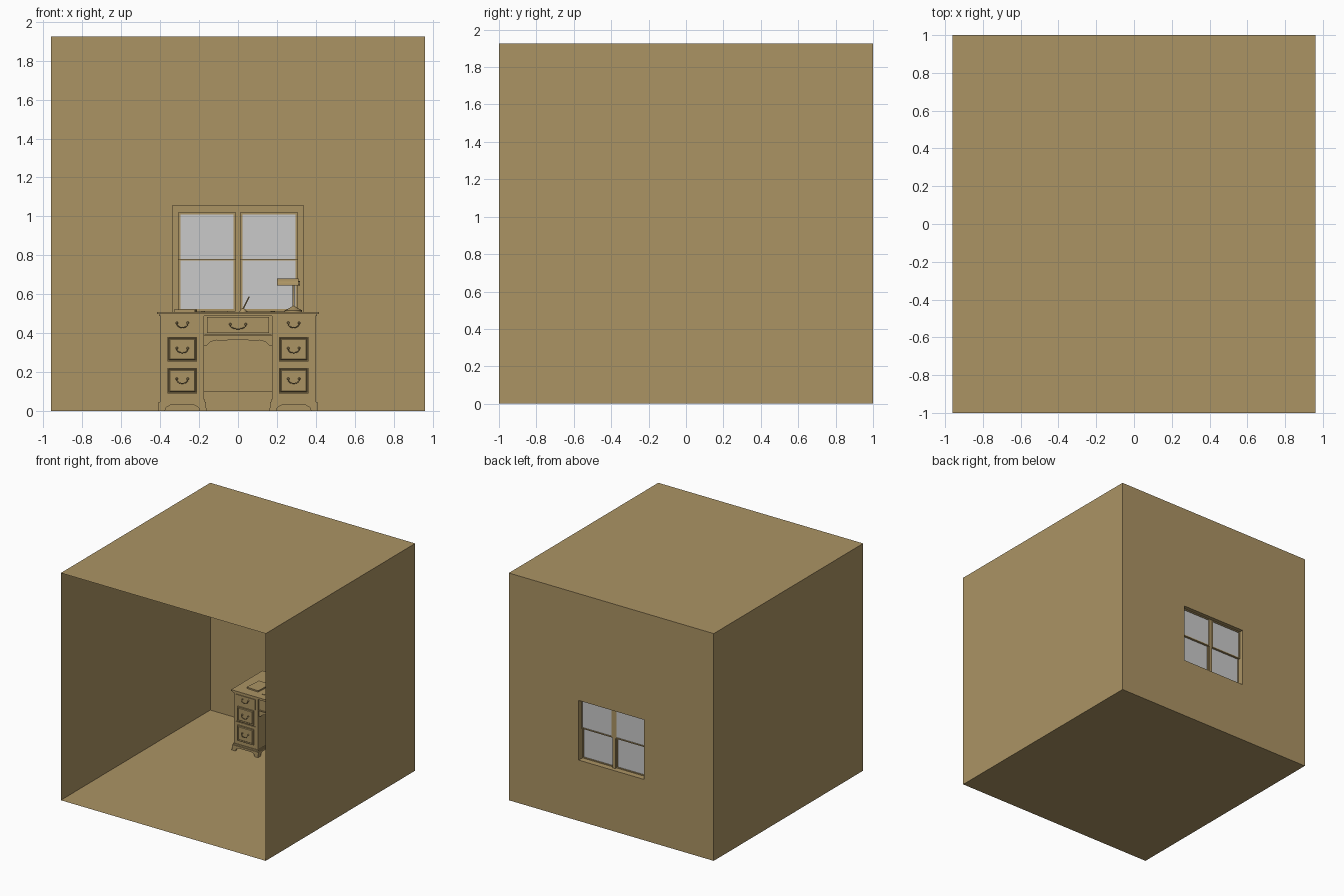
import bpy, bmesh, math
from mathutils import Vector, Matrix

if "Cube" in bpy.data.objects:
    bpy.data.objects.remove(bpy.data.objects["Cube"])

def material(name, rgb):
    m = bpy.data.materials.new(name)
    m.diffuse_color = (*rgb, 1)
    m.use_nodes = True
    m.node_tree.nodes["Principled BSDF"].inputs["Base Color"].default_value = m.diffuse_color
    return m

TAN = material("tan_wood", (0.41, 0.295, 0.127))
GREY = material("window_grey", (0.59, 0.59, 0.59))

def finish(name, bm, mat=TAN, smooth=False):
    me = bpy.data.meshes.new(name)
    bm.to_mesh(me)
    bm.free()
    ob = bpy.data.objects.new(name, me)
    bpy.context.collection.objects.link(ob)
    me.materials.append(mat)
    if smooth:
        bpy.ops.object.select_all(action='DESELECT')
        ob.select_set(True)
        bpy.context.view_layer.objects.active = ob
        bpy.ops.object.shade_smooth_by_angle(angle=math.radians(40))
    return ob

def add_box(bm, x, y, z):
    c = [(a + b) / 2 for a, b in (x, y, z)]
    s = [b - a for a, b in (x, y, z)]
    return bmesh.ops.create_cube(bm, size=1, matrix=Matrix.Translation(c) @ Matrix.Diagonal((*s, 1)))["verts"]

def box(name, x, y, z, mat=TAN):
    bm = bmesh.new()
    add_box(bm, x, y, z)
    return finish(name, bm, mat)

def prism(name, pts, to3d, depth):
    """Extrude a 2D profile, placed by to3d, along the vector depth."""
    bm = bmesh.new()
    f = bm.faces.new([bm.verts.new(to3d(*p)) for p in pts])
    r = bmesh.ops.extrude_face_region(bm, geom=[f], use_keep_orig=True)
    bmesh.ops.translate(bm, verts=[v for v in r["geom"] if isinstance(v, bmesh.types.BMVert)], vec=depth)
    bmesh.ops.recalc_face_normals(bm, faces=bm.faces)
    return finish(name, bm)

def lathe(name, prof, x, y, steps=24):
    bm = bmesh.new()
    vs = [bm.verts.new((x + r, y, z)) for r, z in prof]
    es = [bm.edges.new(p) for p in zip(vs, vs[1:])]
    bmesh.ops.spin(bm, geom=vs + es, cent=(x, y, 0), axis=(0, 0, 1), angle=2 * math.pi, steps=steps)
    bmesh.ops.remove_doubles(bm, verts=bm.verts, dist=1e-5)
    bmesh.ops.recalc_face_normals(bm, faces=bm.faces)
    return finish(name, bm, smooth=True)

def tube(name, pts, r):
    cu = bpy.data.curves.new(name, 'CURVE')
    cu.dimensions = '3D'
    cu.bevel_depth, cu.bevel_resolution, cu.use_fill_caps = r, 1, True
    sp = cu.splines.new('POLY')
    sp.points.add(len(pts) - 1)
    for p, c in zip(sp.points, pts):
        p.co = (*c, 1)
    ob = bpy.data.objects.new(name, cu)
    bpy.context.collection.objects.link(ob)
    cu.materials.append(TAN)
    return ob

# Room shell, open at the front, with a window hole in the back wall
X, H = 0.96, 1.925
bm = bmesh.new()
def quad(*pts):
    bm.faces.new([bm.verts.new(p) for p in pts])
quad((-X, -1, 0), (-X, 1, 0), (X, 1, 0), (X, -1, 0))
quad((-X, -1, H), (X, -1, H), (X, 1, H), (-X, 1, H))
quad((-X, -1, 0), (-X, -1, H), (-X, 1, H), (-X, 1, 0))
quad((X, -1, 0), (X, 1, 0), (X, 1, H), (X, -1, H))
WX, WZ0, WZ1 = 0.338, 0.50, 1.055
outer = [(-X, 0), (X, 0), (X, H), (-X, H)]
inner = [(-WX, WZ0), (WX, WZ0), (WX, WZ1), (-WX, WZ1)]
for i in range(4):
    j = (i + 1) % 4
    quad(*[(a, 1, b) for a, b in (outer[j], outer[i], inner[i], inner[j])])
bmesh.ops.remove_doubles(bm, verts=bm.verts, dist=1e-5)
finish("room_shell", bm)

# Window casing, lintel, sill and centre post
for s in (-1, 1):
    box("window_jamb", sorted((s * 0.305, s * WX)), (0.925, 1.0), (WZ0, WZ1))
box("window_lintel", (-0.305, 0.305), (0.925, 1.0), (1.02, WZ1))
box("window_lintel_trim", (-0.31, 0.31), (0.918, 0.925), (1.042, 1.052))
box("window_sill", (-0.305, 0.305), (0.925, 1.0), (WZ0, 0.515))
box("window_post", (-0.014, 0.014), (0.925, 0.965), (0.515, 1.02))

def sash(x0, x1, z0, z1, y):
    t = 0.009
    for a, b in ((x0, x0 + t), (x1 - t, x1)):
        box("sash_stile", (a, b), (y, y + 0.016), (z0, z1))
    for a, b in ((z0, z0 + t), (z1 - t, z1)):
        box("sash_rail", (x0 + t, x1 - t), (y, y + 0.016), (a, b))
    box("glass_pane", (x0 + t, x1 - t), (y + 0.006, y + 0.010), (z0 + t, z1 - t), GREY)

for a, b in ((-0.305, -0.014), (0.014, 0.305)):
    sash(a, b, 0.515, 0.782, 0.934)
    sash(a, b, 0.770, 1.02, 0.950)

# Desk top, in stepped layers
Y0, Y1 = 0.515, 0.91
box("desk_top", (-0.415, 0.415), (0.50, 0.92), (0.498, 0.51))
box("desk_top_moulding", (-0.405, 0.405), (0.508, 0.915), (0.488, 0.498))

def raised_panel(name, x, z, y, d=0.009):
    """Block on the desk front with a bevelled raised field inside a sunk groove."""
    bm = bmesh.new()
    add_box(bm, x, (y - d, y + 0.002), z)
    f = min(bm.faces, key=lambda f: f.calc_center_median().y)
    bmesh.ops.inset_region(bm, faces=[f], thickness=0.008)
    bmesh.ops.inset_region(bm, faces=[f], thickness=0.004, depth=-0.006)
    bmesh.ops.inset_region(bm, faces=[f], thickness=0.006, depth=0.005)
    finish(name, bm)

def pull(x, y, z, w=0.028):
    """Bail handle hanging from two round bosses."""
    for s in (-1, 1):
        bm = bmesh.new()
        m = Matrix.Translation((x + s * w, y - 0.005, z + 0.008)) @ Matrix.Rotation(math.pi / 2, 4, 'X')
        bmesh.ops.create_cone(bm, cap_ends=True, segments=10, radius1=0.007, radius2=0.004, depth=0.012, matrix=m)
        finish("handle_boss", bm, smooth=True)
    pts = [(x + w * math.cos(t), y - 0.010 - 0.006 * math.sin(t), z + 0.008 - 0.024 * math.sin(t) ** 0.7)
           for t in [math.pi * i / 10 for i in range(10)]] + [(x - w, y - 0.010, z + 0.008)]
    tube("handle_bail", pts, 0.0025)

# Pedestals with drawers, plinth and bracket feet
for s in (-1, 1):
    x0, x1 = sorted((s * 0.175, s * 0.397))
    c = (x0 + x1) / 2
    box("pedestal", (x0, x1), (Y0, Y1), (0.05, 0.49))
    box("pedestal_rail", (x0 + 0.015, x1 - 0.015), (Y0 - 0.005, Y0), (0.240, 0.248))
    box("top_drawer", (x0 + 0.02, x1 - 0.02), (Y0 - 0.006, Y0), (0.392, 0.478))
    pull(c, Y0 - 0.006, 0.445)
    for z0, z1, hz in ((0.255, 0.380, 0.315), (0.090, 0.222, 0.158)):
        raised_panel("drawer_front", (c - 0.076, c + 0.076), (z0, z1), Y0)
        pull(c, Y0 - 0.008, hz)
    box("plinth_moulding", (x0 - 0.005, x1 + 0.005), (Y0 - 0.006, Y1 + 0.003), (0.046, 0.058))
    px0, px1, py0, py1 = x0 - 0.014, x1 + 0.014, Y0 - 0.013, Y1 + 0.005
    def bracket(a, b):
        return [(a, 0), (a + 0.035, 0), (a + 0.042, 0.018), (a + 0.062, 0.030), (b - 0.062, 0.030),
                (b - 0.042, 0.018), (b - 0.035, 0), (b, 0), (b - 0.006, 0.046), (a + 0.006, 0.046)]
    for y in (py0, py1 - 0.015):
        prism("bracket_foot_front", bracket(px0, px1), lambda u, w: (u, y, w), (0, 0.015, 0))
    for x in (px0 + 0.003, px1 - 0.018):
        prism("bracket_foot_side", bracket(py0, py1), lambda u, w: (x, u, w), (0.015, 0, 0))

# Centre drawer, its mouldings and the shaped apron
box("centre_drawer_case", (-0.175, 0.175), (0.53, Y1), (0.385, 0.49))
box("centre_drawer", (-0.160, 0.160), (0.522, 0.53), (0.402, 0.482))
box("centre_rail", (-0.172, 0.172), (0.520, 0.53), (0.386, 0.393))
pull(0, 0.522, 0.438, 0.04)
half = [(0.175, 0.335), (0.160, 0.338), (0.140, 0.356), (0.110, 0.364), (0.075, 0.360), (0.04, 0.366)]
apron = [(-0.175, 0.387), (0.175, 0.387)] + half + [(-x, z) for x, z in reversed(half)]
prism("apron", apron, lambda u, w: (u, 0.53, w), (0, 0.015, 0))
box("modesty_panel", (-0.175, 0.175), (0.895, Y1), (0.10, 0.386))

# Papers and book lying on the desk
def sheet(name, x, y, w, d, h, turn):
    bm = bmesh.new()
    add_box(bm, (-w / 2, w / 2), (-d / 2, d / 2), (0, h))
    bm.transform(Matrix.Translation((x, y, 0.51)) @ Matrix.Rotation(math.radians(turn), 4, 'Z'))
    finish(name, bm)
sheet("book", -0.27, 0.66, 0.11, 0.15, 0.011, -4)
sheet("paper_left", -0.12, 0.65, 0.12, 0.16, 0.003, 6)
sheet("paper_right", 0.12, 0.64, 0.12, 0.16, 0.003, -8)

# Pen in a small stand
lathe("pen_stand", [(0, 0.51), (0.018, 0.51), (0.016, 0.518), (0.007, 0.526), (0, 0.526)], 0.026, 0.80, 14)
tube("pen", [(0.024, 0.80, 0.52), (0.058, 0.80, 0.588)], 0.004)

# Desk lamp: turned base and stem, arched shade and pull chain
LX, LY = 0.285, 0.76
lathe("lamp_base", [(0, 0.51), (0.045, 0.51), (0.045, 0.517), (0.034, 0.522), (0.016, 0.532),
                    (0.006, 0.540), (0.005, 0.645), (0.009, 0.650), (0, 0.655)], LX, LY)
arc = [(0.042 * math.cos(t), 0.646 + 0.036 * math.sin(t)) for t in [math.pi * i / 12 for i in range(13)]]
inside = [(u * 0.9, 0.646 + (w - 0.646) * 0.9) for u, w in reversed(arc)]
prism("lamp_shade", arc + inside, lambda u, w: (0.202, LY + u, w), (0.106, 0, 0))
for x in (0.200, 0.306):
    prism("shade_end", arc, lambda u, w: (x, LY + u, w), (0.004, 0, 0))
tube("lamp_arm", [(LX, LY, 0.648), (0.318, LY, 0.648), (0.318, LY, 0.665), (0.306, LY, 0.665)], 0.003)
tube("pull_chain", [(0.305, LY - 0.02, 0.65), (0.305, LY - 0.02, 0.575)], 0.0015)
